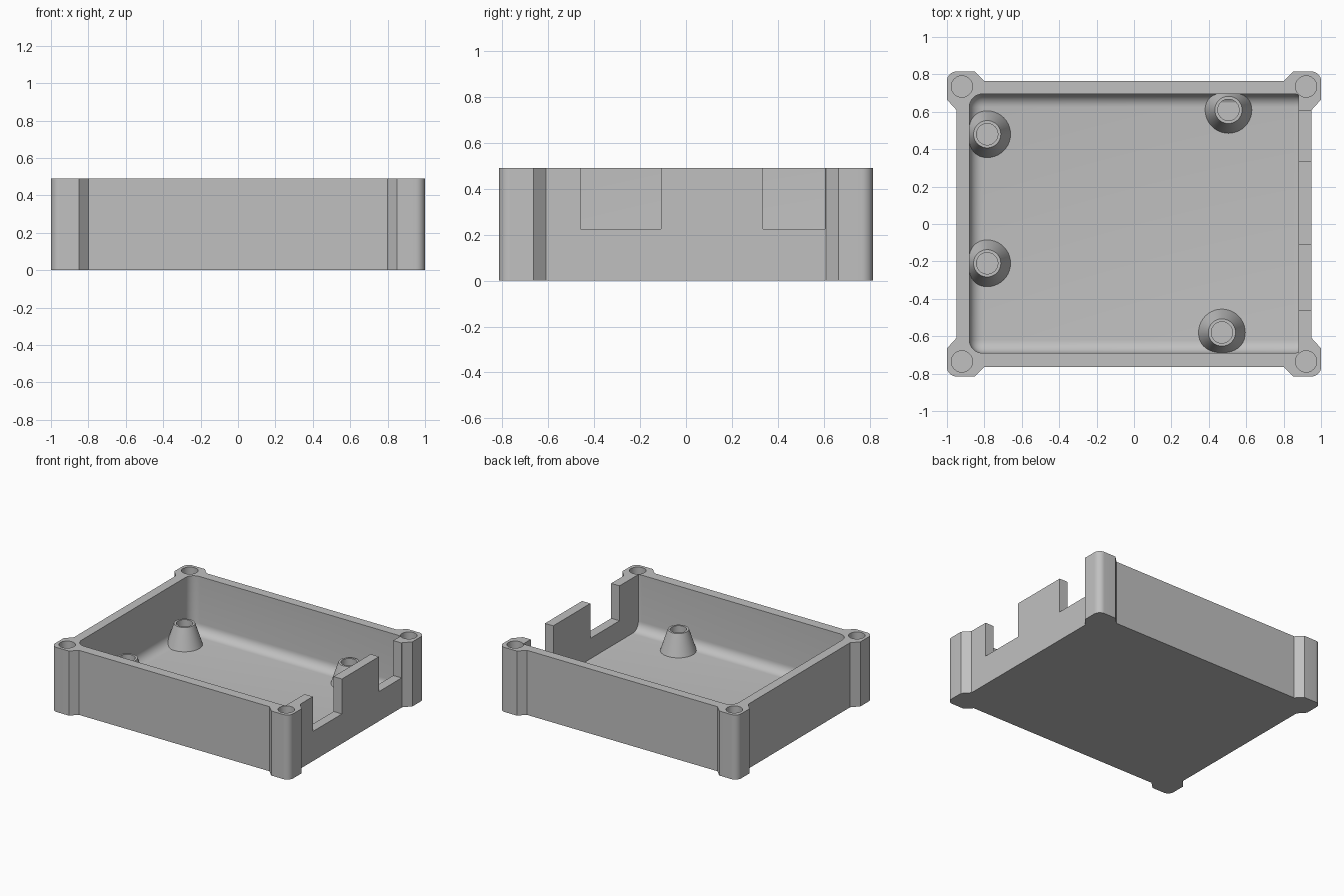
import bpy, bmesh
from math import cos, sin, pi, radians
from mathutils import Vector

if "Cube" in bpy.data.objects:
    bpy.data.objects.remove(bpy.data.objects["Cube"], do_unlink=True)

HEIGHT, FLOOR, SILL = 0.49, 0.065, 0.225
HOLE_R = 0.057

grey = bpy.data.materials.new("plain grey")
grey.use_nodes = True
colour = (0.53, 0.53, 0.53, 1)
grey.diffuse_color = colour
grey.node_tree.nodes["Principled BSDF"].inputs["Base Color"].default_value = colour


def make_object(name, bm):
    bmesh.ops.recalc_face_normals(bm, faces=bm.faces)
    mesh = bpy.data.meshes.new(name)
    bm.to_mesh(mesh)
    bm.free()
    mesh.materials.append(grey)
    ob = bpy.data.objects.new(name, mesh)
    bpy.context.collection.objects.link(ob)
    return ob


def box(bm, lo, hi):
    verts = bmesh.ops.create_cube(bm, size=1)["verts"]
    lo, hi = Vector(lo), Vector(hi)
    for v in verts:
        v.co = (lo + hi) / 2 + v.co * (hi - lo)


def smooth(ob):
    bpy.ops.object.select_all(action="DESELECT")
    ob.select_set(True)
    bpy.context.view_layer.objects.active = ob
    bpy.ops.object.shade_smooth_by_angle(angle=radians(30))


def cut(target, cutter):
    mod = target.modifiers.new("cut", "BOOLEAN")
    mod.operation, mod.solver, mod.object = "DIFFERENCE", "EXACT", cutter
    bpy.context.view_layer.objects.active = target
    bpy.ops.object.modifier_apply(modifier=mod.name)
    bpy.data.objects.remove(cutter, do_unlink=True)


# Case outline: one quarter, mirrored round to the other three
r = 0.05
quarter = [(0.95, 0.61), (1, 0.665)]
quarter += [(1 - r + r * cos(i * pi / 16), 0.815 - r + r * sin(i * pi / 16)) for i in range(9)]
quarter += [(0.85, 0.815), (0.8, 0.765)]
outline = []
for sx, sy in ((1, 1), (-1, 1), (-1, -1), (1, -1)):
    points = [(x * sx, y * sy) for x, y in quarter]
    outline += points if sx * sy > 0 else points[::-1]

bm = bmesh.new()
base = bm.faces.new([bm.verts.new((x, y, 0)) for x, y in outline])
up = bmesh.ops.extrude_face_region(bm, geom=[base])["geom"]
bmesh.ops.translate(bm, vec=(0, 0, HEIGHT), verts=[g for g in up if isinstance(g, bmesh.types.BMVert)])
case = make_object("case", bm)

# Cavity with rounded lower edges, trimmed flat at the port wall
bm = bmesh.new()
box(bm, (-0.88, -0.69, FLOOR), (0.925, 0.695, 0.8))
bmesh.ops.bevel(bm, geom=[e for e in bm.edges if min(v.co.z for v in e.verts) < 0.5],
                offset=0.07, segments=8, profile=0.5, affect="EDGES")
trim = bmesh.ops.bisect_plane(bm, geom=bm.verts[:] + bm.edges[:] + bm.faces[:],
                              plane_co=(0.88, 0, 0), plane_no=(1, 0, 0), clear_outer=True)
bmesh.ops.contextual_create(bm, geom=[g for g in trim["geom_cut"] if isinstance(g, bmesh.types.BMEdge)])
cut(case, make_object("cavity_cutter", bm))

# Two port notches in the left wall
bm = bmesh.new()
for y0, y1 in ((-0.46, -0.11), (0.335, 0.605)):
    box(bm, (0.8, y0, SILL), (1.2, y1, 0.8))
cut(case, make_object("notch_cutter", bm))

# Screw holes in the four corners
bm = bmesh.new()
for sx in (-1, 1):
    for sy in (-1, 1):
        made = bmesh.ops.create_cone(bm, cap_ends=True, segments=40, radius1=HOLE_R, radius2=HOLE_R, depth=0.6)
        bmesh.ops.translate(bm, vec=(0.92 * sx, 0.735 * sy, 0.4), verts=made["verts"])
cut(case, make_object("screw_hole_cutter", bm))
smooth(case)

# Hollow conical standoffs on the floor
profile = [(0.125, FLOOR), (0.073, SILL), (HOLE_R, SILL), (HOLE_R, FLOOR + 0.005), (0, FLOOR + 0.005)]
for i, (x, y) in enumerate(((-0.785, 0.48), (-0.785, -0.21), (0.505, 0.61), (0.47, -0.58))):
    bm = bmesh.new()
    verts = [bm.verts.new((px, 0, pz)) for px, pz in profile]
    edges = [bm.edges.new(pair) for pair in zip(verts, verts[1:])]
    bmesh.ops.spin(bm, geom=verts + edges, cent=(0, 0, 0), axis=(0, 0, 1), angle=2 * pi, steps=40)
    bmesh.ops.remove_doubles(bm, verts=bm.verts, dist=0.0001)
    standoff = make_object(f"standoff_{i + 1}", bm)
    standoff.location = (x, y, 0)
    smooth(standoff)
